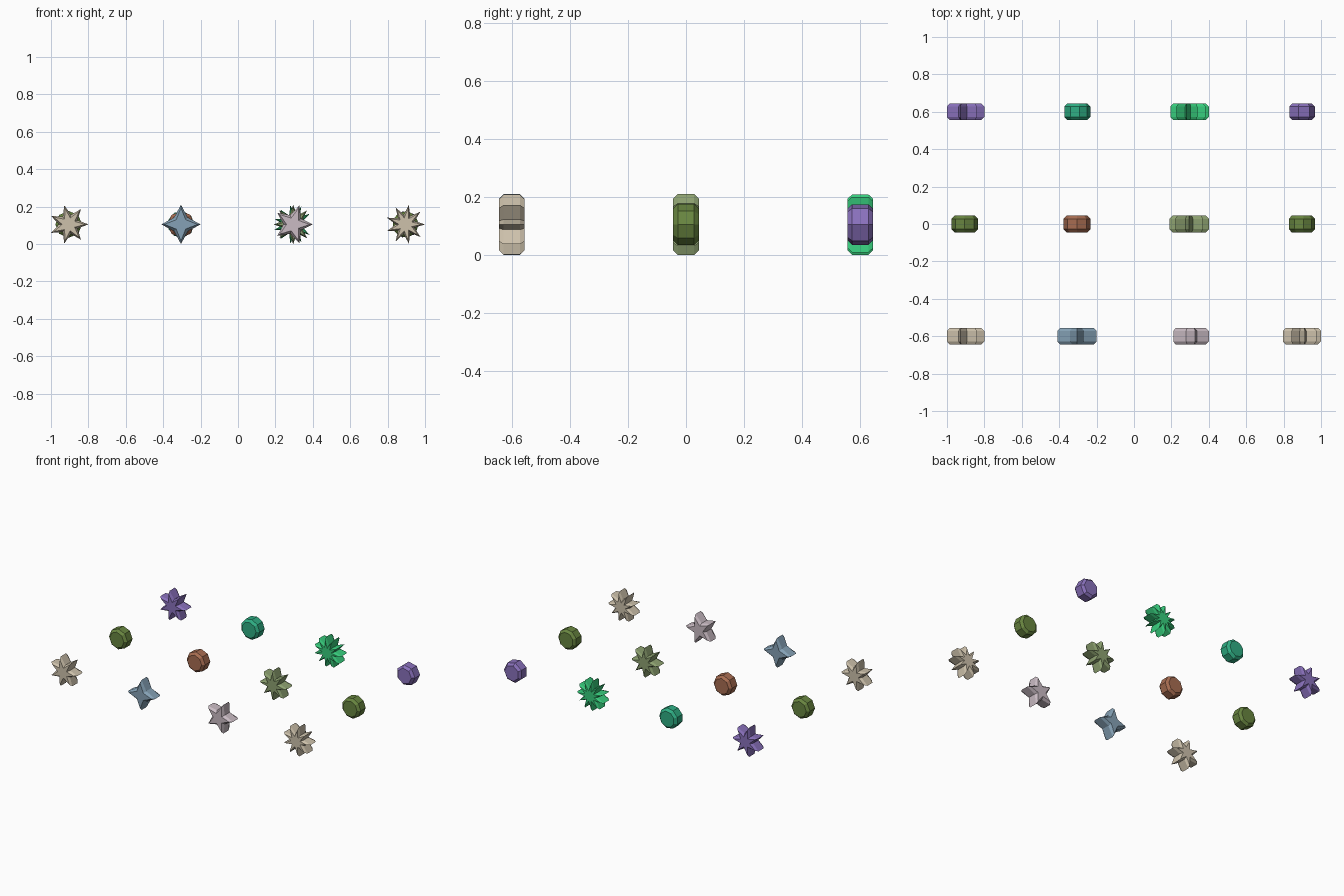
import bpy
import bmesh
from math import cos, sin, pi

if "Cube" in bpy.data.objects:
    bpy.data.objects.remove(bpy.data.objects["Cube"])

STAR_R, VALLEY_R, DISC_R = 0.105, 0.052, 0.0715
HALF, CHAMFER = 0.0445, 0.0165
X0, STEP, ZC = -0.905, 0.6, 0.105


def material(name, rgb):
    mat = bpy.data.materials.new(name)
    mat.diffuse_color = (*[(c / 255) ** 2.2 for c in rgb], 1)
    mat.use_nodes = True
    mat.node_tree.nodes["Principled BSDF"].inputs["Base Color"].default_value = mat.diffuse_color
    return mat


MATS = {
    "tan": material("tan", (204, 192, 170)),
    "blue": material("blue", (132, 160, 180)),
    "pink": material("pink", (200, 186, 194)),
    "olive": material("olive", (104, 132, 66)),
    "brown": material("brown", (166, 108, 82)),
    "sage": material("sage", (140, 160, 112)),
    "purple": material("purple", (136, 112, 186)),
    "teal": material("teal", (50, 172, 130)),
    "green": material("green", (58, 204, 124)),
}


# Chamfered prism lying along y, first point facing +x
def chamfered_prism(name, radii, centre, mat):
    bm = bmesh.new()
    n = len(radii)
    rings = []
    for y, inset in ((-HALF, CHAMFER), (-HALF + CHAMFER, 0),
                     (HALF - CHAMFER, 0), (HALF, CHAMFER)):
        rings.append([bm.verts.new(((r - inset) * cos(2 * pi * i / n), y,
                                    (r - inset) * sin(2 * pi * i / n)))
                      for i, r in enumerate(radii)])
    for a, b in zip(rings, rings[1:]):
        for i in range(n):
            j = (i + 1) % n
            bm.faces.new((a[i], a[j], b[j], b[i]))
    bm.faces.new(rings[0])
    bm.faces.new(rings[-1])
    bmesh.ops.recalc_face_normals(bm, faces=bm.faces)
    mesh = bpy.data.meshes.new(name)
    bm.to_mesh(mesh)
    bm.free()
    mesh.materials.append(MATS[mat])
    obj = bpy.data.objects.new(name, mesh)
    obj.location = centre
    bpy.context.collection.objects.link(obj)


# Rows from front to back: shape, number of points or sides, colour
ROWS = [
    [("star", 7, "tan"), ("star", 4, "blue"), ("star", 5, "pink"), ("star", 9, "tan")],
    [("disc", 8, "olive"), ("disc", 8, "brown"), ("star", 8, "sage"), ("disc", 9, "olive")],
    [("star", 7, "purple"), ("disc", 9, "teal"), ("star", 11, "green"), ("disc", 7, "purple")],
]

for row, items in enumerate(ROWS):
    for col, (shape, count, colour) in enumerate(items):
        radii = [STAR_R, VALLEY_R] * count if shape == "star" else [DISC_R] * count
        chamfered_prism(f"{colour}_{shape}_{row + 1}_{col + 1}", radii,
                        (X0 + col * STEP, (row - 1) * STEP, ZC), colour)
